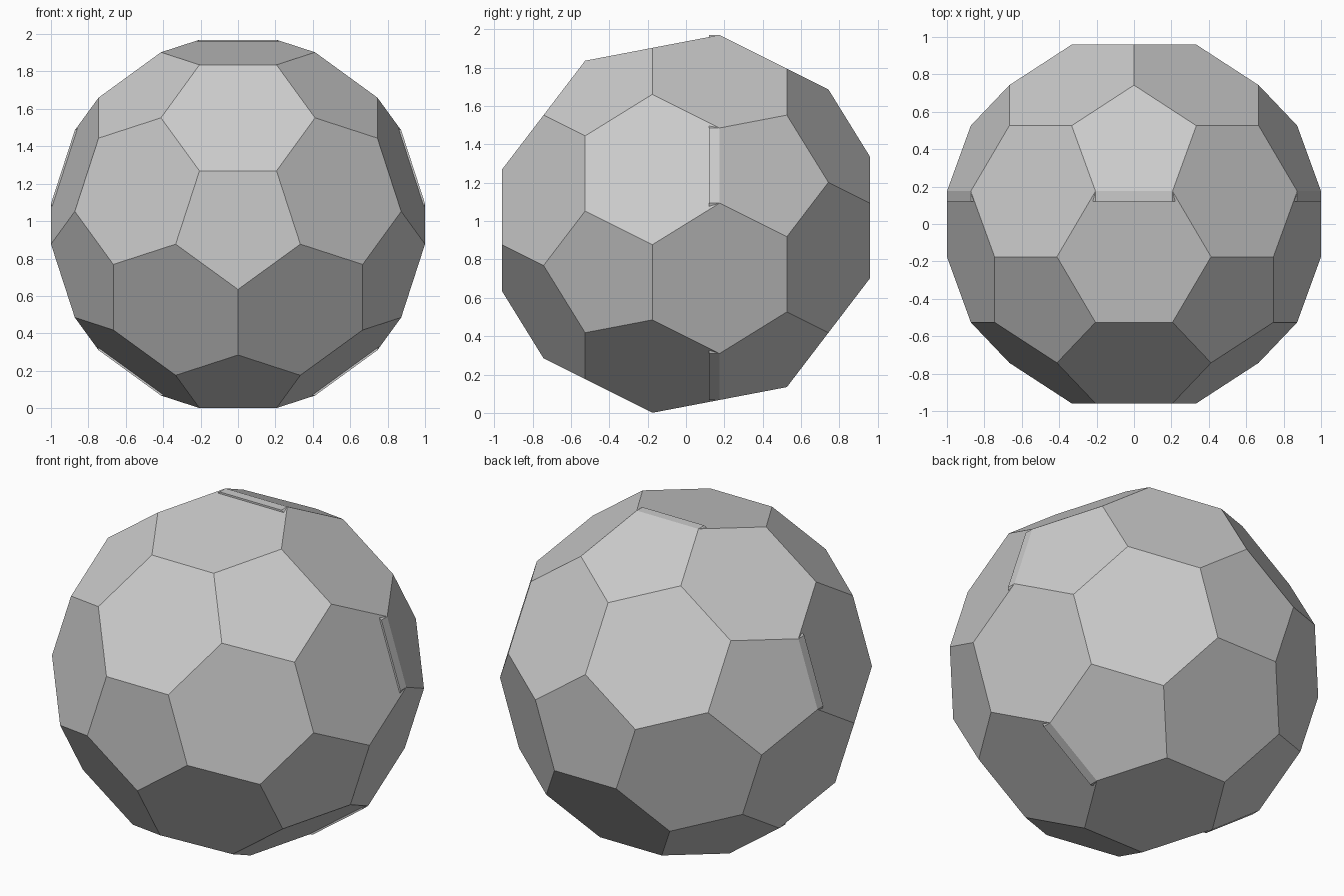
import bpy, bmesh
from math import sin, cos, pi, sqrt, radians
from mathutils import Vector
from itertools import combinations

if "Cube" in bpy.data.objects:
    bpy.data.objects.remove(bpy.data.objects["Cube"])

EDGE = 0.4120                       # edge length of every panel
R = 3 * EDGE * sin(2 * pi / 5)      # circumradius of the untruncated icosahedron
MID_Z = 0.985


def hull_object(name, points):
    """Convex solid through the points, flat n-gon faces."""
    bm = bmesh.new()
    for p in points:
        bm.verts.new(p)
    bmesh.ops.convex_hull(bm, input=bm.verts[:])
    bmesh.ops.dissolve_limit(bm, angle_limit=radians(2), verts=bm.verts[:], edges=bm.edges[:])
    bmesh.ops.recalc_face_normals(bm, faces=bm.faces[:])
    mesh = bpy.data.meshes.new(name)
    bm.to_mesh(mesh)
    bm.free()
    obj = bpy.data.objects.new(name, mesh)
    bpy.context.collection.objects.link(obj)
    obj.location.z = MID_Z
    return obj


# icosahedron corners with the five-fold axis along y
corners = [Vector((0, s * R, 0)) for s in (-1, 1)]
for s in (-1, 1):
    for i in range(5):
        a = s * pi / 2 + i * 2 * pi / 5
        corners.append(Vector((2 * cos(a), s, 2 * sin(a))) * (R / sqrt(5)))

# cut each corner off at a third of every edge: pentagons and hexagons
points = []
for a, b in combinations(corners, 2):
    if (a - b).length < 3.1 * EDGE:
        points += [a.lerp(b, 1 / 3), b.lerp(a, 1 / 3)]
hull_object("ball_panels", points)

# straight ten-sided rim of the back half; it shows as a lip under five pentagons
ring = [p for p in points if 0.1 < p.y < 0.25]
hull_object("back_half_rim", ring + [Vector((p.x, 0.12, p.z)) for p in ring])
